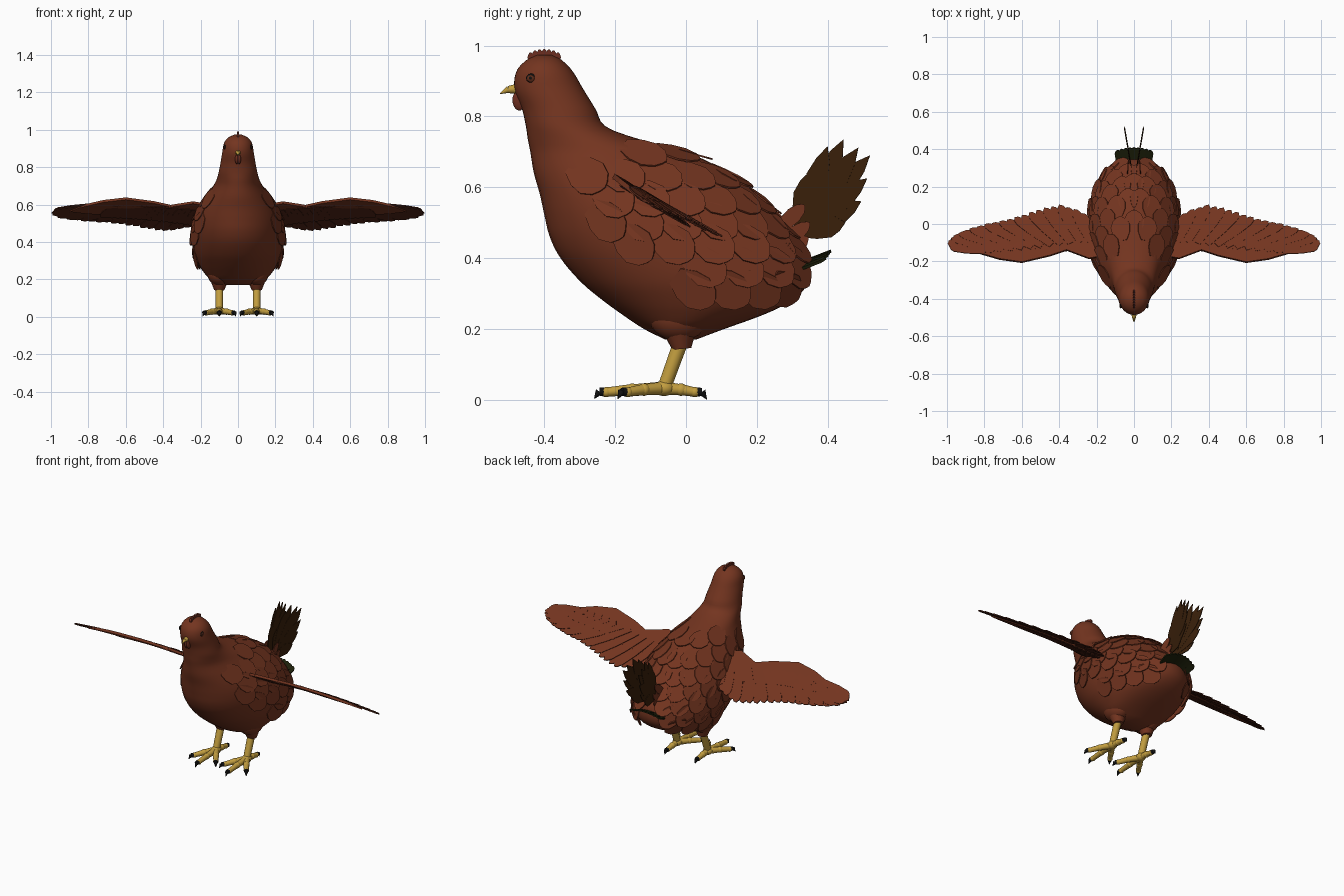
import bpy, bmesh, math
from mathutils import Vector, Matrix

if "Cube" in bpy.data.objects:
    bpy.data.objects.remove(bpy.data.objects["Cube"])


def material(name, rgb):
    m = bpy.data.materials.new(name)
    m.use_nodes = True
    m.diffuse_color = (*rgb, 1)
    b = next(n for n in m.node_tree.nodes if n.type == 'BSDF_PRINCIPLED')
    b.inputs["Base Color"].default_value = (*rgb, 1)
    b.inputs["Roughness"].default_value = 0.9
    return m


PLUMAGE = material("russet plumage", (0.174, 0.035, 0.014))
UNDER = material("dark wing underside", (0.085, 0.019, 0.009))
TAIL = material("dark brown tail", (0.041, 0.014, 0.003))
GREEN = material("black green", (0.012, 0.014, 0.003))
SKIN = material("yellow skin", (0.54, 0.34, 0.05))
CLAW = material("black claw", (0.006, 0.006, 0.006))
COMB = material("comb red", (0.15, 0.027, 0.014))
IRIS = material("brown iris", (0.11, 0.025, 0.01))


def finish(name, bm, mats, smooth=False):
    bmesh.ops.recalc_face_normals(bm, faces=bm.faces)
    me = bpy.data.meshes.new(name)
    bm.to_mesh(me)
    bm.free()
    for m in mats:
        me.materials.append(m)
    ob = bpy.data.objects.new(name, me)
    bpy.context.collection.objects.link(ob)
    if smooth:
        bpy.ops.object.select_all(action='DESELECT')
        ob.select_set(True)
        bpy.context.view_layer.objects.active = ob
        bpy.ops.object.shade_smooth_by_angle(angle=math.radians(50))


def plate(bm, pts, n, thick, low=0):
    """Flat polygon with thickness; the underside takes material index low."""
    top = [bm.verts.new(p + n * thick / 2) for p in pts]
    bot = [bm.verts.new(p - n * thick / 2) for p in pts]
    bm.faces.new(top)
    bm.faces.new(bot[::-1]).material_index = low
    for i in range(len(pts)):
        j = (i + 1) % len(pts)
        bm.faces.new((top[i], bot[i], bot[j], top[j])).material_index = low


ROUND = ((0, .5), (.3, .9), (.6, 1), (.85, .7), (.96, .3))
POINTED = ((0, .35), (.35, .85), (.65, 1), (.85, .6))
FLIGHT = ((0, .6), (.5, 1), (.85, .95), (.95, .6))


def feather(bm, root, tip, n, width, shape=ROUND, thick=.005, low=0):
    d = tip - root
    n = (n - d * (n.dot(d) / d.length_squared)).normalized()
    side = n.cross(d).normalized() * width / 2
    pts = [root + d * t + side * w for t, w in shape] + [tip]
    pts += [root + d * t - side * w for t, w in reversed(shape)]
    plate(bm, pts, n, thick, low)


def tube(bm, a, b, r1, r2, seg=12):
    d = b - a
    mat = Matrix.Translation((a + b) / 2) @ d.to_track_quat('Z', 'Y').to_matrix().to_4x4()
    bmesh.ops.create_cone(bm, cap_ends=True, segments=seg, radius1=r1, radius2=r2,
                          depth=d.length, matrix=mat)


def ball(bm, c, r, tilt=0):
    mat = Matrix.Translation(c) @ Matrix.Rotation(tilt, 4, 'X') @ Matrix.Diagonal((*r, 1))
    bmesh.ops.create_uvsphere(bm, u_segments=20, v_segments=14, radius=1, matrix=mat)


# Body: horizontal slices given as height, front y, back y, half width
SLICES = ((.17, -.06, .03, .07), (.20, -.12, .11, .145), (.24, -.18, .22, .185),
          (.28, -.235, .30, .21), (.33, -.295, .345, .23), (.40, -.355, .345, .24),
          (.46, -.385, .31, .24), (.52, -.40, .26, .232), (.58, -.413, .20, .21),
          (.64, -.43, .12, .172), (.70, -.44, 0, .132), (.735, -.447, -.13, .114),
          (.77, -.452, -.225, .104), (.82, -.463, -.255, .094), (.88, -.485, -.292, .084),
          (.93, -.478, -.322, .074), (.96, -.45, -.352, .05), (.974, -.42, -.38, .02))


def slice_at(z):
    k = next((i for i in range(len(SLICES) - 2) if z < SLICES[i + 1][0]), len(SLICES) - 2)
    a, b = SLICES[k], SLICES[k + 1]
    p, q = SLICES[max(k - 1, 0)], SLICES[min(k + 2, len(SLICES) - 1)]
    h = b[0] - a[0]
    t = (z - a[0]) / h
    out = []
    for c in (1, 2, 3):
        ma = (b[c] - p[c]) / (b[0] - p[0]) * h
        mb = (q[c] - a[c]) / (q[0] - a[0]) * h
        out.append((2*t**3 - 3*t**2 + 1) * a[c] + (t**3 - 2*t*t + t) * ma
                   + (3*t*t - 2*t**3) * b[c] + (t**3 - t*t) * mb)
    return out


def surface(z, a):
    f, b, w = slice_at(z)
    return Vector((w * math.sin(a), (f + b) / 2 + (b - f) / 2 * math.cos(a), z))


bm = bmesh.new()
rings, SEG = [], 40
for i in range(61):
    z = .17 + (.974 - .17) * i / 60
    rings.append([bm.verts.new(surface(z, 2 * math.pi * j / SEG)) for j in range(SEG)])
for r, s in zip(rings, rings[1:]):
    for j in range(SEG):
        k = (j + 1) % SEG
        bm.faces.new((r[j], r[k], s[k], s[j]))
bm.faces.new(rings[0])
bm.faces.new(rings[-1])
finish("body", bm, [PLUMAGE], True)

# Overlapping contour feathers on the back and flanks
bm = bmesh.new()
for row in range(7):
    z = .315 + row * .064
    f, b, w = slice_at(z)
    count = max(3, round((w + (b - f) / 2) * 1.15 / .092))
    for s in (1, -1):
        for i in range(count):
            a = (i + .5 * (row % 2)) / count * 2.25
            p = surface(z, a * s)
            if p.y < -.31 or p.y > .315 or (z < .38 and p.y < -.06) or (z > .65 and p.y < -.2):
                continue
            if s < 0 and a == 0:
                continue
            du = surface(z, a * s + .02) - surface(z, a * s - .02)
            dv = surface(z + .008, a * s) - surface(z - .008, a * s)
            n = du.cross(dv).normalized()
            if n.dot(p - Vector((0, (f + b) / 2, z - .1))) < 0:
                n = -n
            d = Vector((0, .8, -.6))
            d = (d - n * d.dot(n)).normalized()
            lift = .014 if z < .5 and abs(p.x) > .17 else .006
            feather(bm, p - d * .06 - n * .005, p + d * .075 + n * lift, n, .108)
finish("body_feathers", bm, [PLUMAGE])

# Wings: a tilted covert slab with a fan of flight feathers
WN = Vector((0, .5, .87)).normalized()
LEAD = ((.16, -.17), (.24, -.185), (.36, -.14), (.45, -.17), (.6, -.205), (.72, -.188),
        (.85, -.15), (.9, -.12), (.8, -.085), (.6, -.06), (.4, -.02), (.16, -.03))
TRAIL = ((.2, .0), (.3, .07), (.4, .1), (.5, .08), (.6, .045), (.7, .015), (.8, -.005),
         (.9, -.035), (.965, -.065), (1.0, -.1), (.985, -.125))


def wing_point(s, x, y, lift=0):
    return Vector((s * x, y, .6 - .57 * (y + .2) + .03 * math.sin(x * 3))) + WN * lift


for s, label in ((1, "left"), (-1, "right")):
    bm = bmesh.new()
    plate(bm, [wing_point(s, *p) for p in LEAD], WN, .014)
    N = 25
    for i in range(N + 1):
        t = i / N
        u = t * (len(TRAIL) - 1)
        k = min(int(u), len(TRAIL) - 2)
        a, b = TRAIL[k], TRAIL[k + 1]
        x, y = (a[j] + (b[j] - a[j]) * (u - k) for j in (0, 1))
        lift = .003 * (i % 2) + .002
        feather(bm, wing_point(s, .16 + .64 * t, -.09 - .06 * t, lift),
                wing_point(s, x, y, lift), WN, .052, FLIGHT, low=1)
        # Shorter coverts beneath the flight feathers
        if i < 20:
            feather(bm, wing_point(s, .18 + .62 * t, -.13 - .03 * t, -.01),
                    wing_point(s, .2 + .7 * t, .025 - .1 * t, -.01), WN, .06, low=1)
    finish(label + "_wing", bm, [PLUMAGE, UNDER])

# Upright tail fans
FAN = ((.345, .64), (.40, .715), (.445, .735), (.487, .712), (.52, .69),
       (.512, .625), (.495, .56), (.45, .50))
for s, label in ((1, "left"), (-1, "right")):
    bm = bmesh.new()
    for i, (y, z) in enumerate(FAN):
        x = .015 + .17 * (y - .31) + .003 * (i % 2)
        feather(bm, Vector((s * .016, .318, .47)), Vector((s * x, y, z)),
                Vector((s, -.15, 0)), .064, POINTED, .004)
    finish(label + "_tail_fan", bm, [TAIL])

# Lower tail band and the small feathers covering the tail root
bm = bmesh.new()
for i in range(-4, 5):
    x = i / 4
    feather(bm, Vector((x * .07, .29, .372 - .012 * x * x)),
            Vector((x * .088, .41 - .015 * x * x, .42 - .02 * x * x)),
            Vector((.25 * x, -.4, .9)), .038, FLIGHT, .008)
finish("lower_tail", bm, [GREEN])
bm = bmesh.new()
for s in (1, -1):
    for y, z in ((.335, .55), (.35, .50), (.345, .46)):
        feather(bm, Vector((s * .035, .26, z - .07)), Vector((s * .03, y, z)),
                Vector((s, .2, .1)), .045)
finish("tail_root_feathers", bm, [PLUMAGE])

# Thighs, shanks, toes and claws
thighs, legs, claws = bmesh.new(), bmesh.new(), bmesh.new()
for s in (1, -1):
    ball(thighs, (s * .1, -.02, .235), (.065, .085, .07))
    tube(thighs, Vector((s * .1, -.02, .22)), Vector((s * .1, -.012, .143)), .058, .027, 16)
    ankle = Vector((s * .1, -.062, .032))
    tube(legs, Vector((s * .1, -.012, .17)), ankle, .021, .019)
    ball(legs, ankle, (.026, .03, .022))
    for dx, y in ((0, -.225), (.07, -.165), (-.07, -.165), (0, .025)):
        end = Vector((s * .1 + dx, y, .021))
        mid = ankle.lerp(end, .55) + Vector((0, 0, .002))
        tube(legs, ankle, mid, .019, .015)
        tube(legs, mid, end, .016, .013)
        for c, r in ((mid, .0175), (end, .0145)):
            ball(legs, c, (r, r, r))
        d = (end - ankle).normalized()
        bend = end + d * .02 + Vector((0, 0, .003))
        tube(claws, end, bend, .0135, .0115, 8)
        tube(claws, bend, end + d * .034 - Vector((0, 0, .016)), .0115, .001, 8)
finish("thighs", thighs, [PLUMAGE], True)
finish("legs_and_toes", legs, [SKIN], True)
finish("claws", claws, [CLAW], True)

# Scalloped comb
bm = bmesh.new()
pts = []
for i in range(43):
    t = i / 42
    top = .967 + .017 * math.sin(math.pi * t) ** .6 + .007 * abs(math.sin(t * 7 * math.pi))
    pts.append(Vector((0, -.448 + .095 * t, top)))
pts += [Vector((0, -.365, .94)), Vector((0, -.44, .94))]
plate(bm, pts, Vector((1, 0, 0)), .012)
finish("comb", bm, [COMB])

# Wattles, beak and eyes
bm = bmesh.new()
for s in (1, -1):
    ball(bm, (s * .007, -.474, .842), (.009, .016, .026), .2)
finish("wattles", bm, [COMB], True)
bm = bmesh.new()
tube(bm, Vector((0, -.47, .878)), Vector((0, -.502, .876)), .016, .010)
tube(bm, Vector((0, -.501, .876)), Vector((0, -.526, .864)), .010, .001)
finish("beak", bm, [SKIN], True)
rims, irises, pupils = bmesh.new(), bmesh.new(), bmesh.new()
for s in (1, -1):
    c = surface(.908, s * math.radians(118))
    ball(rims, c, (.004, .014, .013))
    ball(irises, c + Vector((s * .002, -.001, -.001)), (.005, .011, .010))
    ball(pupils, c + Vector((s * .005, -.002, 0)), (.003, .005, .005))
finish("eye_rims", rims, [CLAW], True)
finish("irises", irises, [IRIS], True)
finish("pupils", pupils, [CLAW], True)
